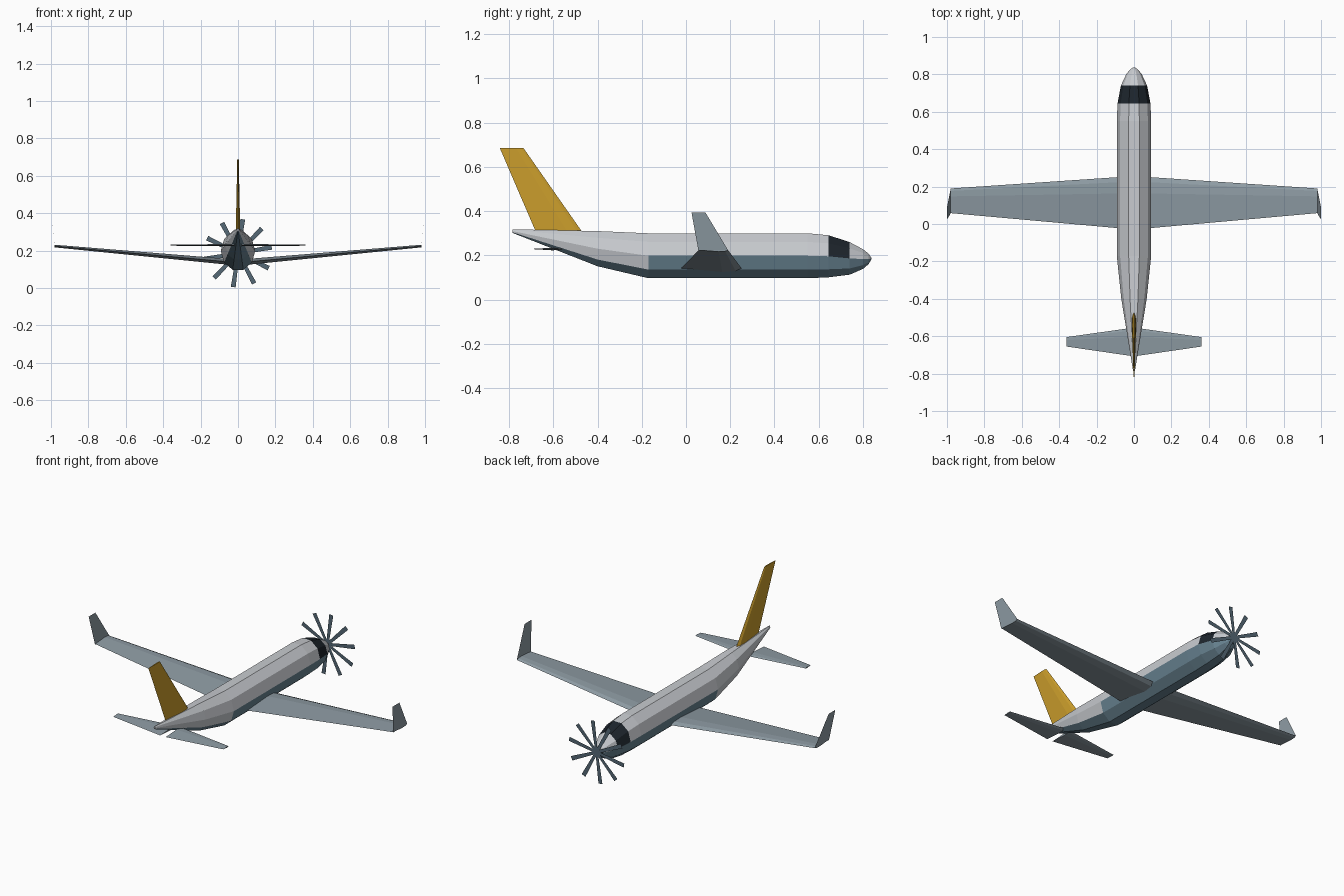
import bpy, bmesh, math
from mathutils import Vector

if "Cube" in bpy.data.objects:
    bpy.data.objects.remove(bpy.data.objects["Cube"])


def material(name, rgb):
    m = bpy.data.materials.new(name)
    m.diffuse_color = (*rgb, 1)
    m.use_nodes = True
    m.node_tree.nodes["Principled BSDF"].inputs["Base Color"].default_value = m.diffuse_color
    return m


LIGHT = material("light_grey", (0.58, 0.60, 0.63))
SLATE = material("slate", (0.14, 0.23, 0.29))
GLASS = material("dark_glass", (0.012, 0.018, 0.025))
WING = material("wing_grey", (0.27, 0.33, 0.37))
YELLOW = material("yellow", (0.60, 0.34, 0.025))
PROP = material("propeller_slate", (0.09, 0.14, 0.18))


def finish(name, bm, mats, mirror=False, closed=True):
    if closed:
        bmesh.ops.recalc_face_normals(bm, faces=bm.faces[:])
    me = bpy.data.meshes.new(name)
    bm.to_mesh(me)
    bm.free()
    for m in mats:
        me.materials.append(m)
    ob = bpy.data.objects.new(name, me)
    bpy.context.collection.objects.link(ob)
    if mirror:
        ob.modifiers.new("mirror", 'MIRROR')
    return ob


def loft(rings, pick=lambda station, side: 0):
    """Skin a list of equal-length point rings and cap both ends."""
    bm = bmesh.new()
    rows = [[bm.verts.new(p) for p in ring] for ring in rings]
    n = len(rows[0])
    for s, (a, b) in enumerate(zip(rows, rows[1:])):
        for i in range(n):
            j = (i + 1) % n
            f = bm.faces.new((a[i], a[j], b[j], b[i]))
            f.material_index = pick(s, i)
    bm.faces.new(rows[0])
    bm.faces.new(rows[-1]).material_index = 0
    return bm


# Fuselage: ten-sided sections as (y, top z, bottom z, half width)
SIDES = 10
sections = [(-0.785, 0.318, 0.302, 0.005), (-0.40, 0.31, 0.151, 0.068),
            (-0.17, 0.30, 0.097, 0.092), (0.55, 0.30, 0.097, 0.092),
            (0.645, 0.291, 0.101, 0.088), (0.74, 0.26, 0.113, 0.07),
            (0.80, 0.228, 0.139, 0.042), (0.825, 0.208, 0.16, 0.022),
            (0.838, 0.19, 0.182, 0.004)]
rings = []
for y, top, bottom, half in sections:
    zc, rz = (top + bottom) / 2, (top - bottom) / 2 / math.sin(math.radians(72))
    rings.append([(half * math.cos(math.tau * i / SIDES), y,
                   zc + rz * math.sin(math.tau * i / SIDES)) for i in range(SIDES)])


def paint(station, side):
    if side < 5:                       # upper half, windscreen band
        return 2 if station == 4 else 0
    if station < 2:                    # tail cone: only the belly is slate
        return 1 if side in (6, 7, 8) else 0
    return 1


finish("fuselage", loft(rings, paint), [LIGHT, SLATE, GLASS])

# Lifting surfaces: chord fraction and thickness fraction of the aerofoil
FOIL = [(0, 0), (0.1, 0.38), (0.32, 0.5), (1, 0), (0.32, -0.5), (0.1, -0.38)]


def surface(name, stations, mat, upright=False):
    """stations: (span x, height z, leading y, trailing y, thickness)"""
    rings = []
    for x, z, lead, trail, thick in stations:
        ring = []
        for c, t in FOIL:
            y, d = lead + (trail - lead) * c, t * thick
            ring.append((x + d, y, z) if upright else (x, y, z + d))
        rings.append(ring)
    return finish(name, loft(rings), [mat], mirror=not upright)


surface("wings", [(0.02, 0.137, 0.255, -0.028, 0.032),
                  (0.98, 0.224, 0.19, 0.058, 0.014)], WING)
surface("tailplanes", [(0.018, 0.229, -0.556, -0.705, 0.012),
                       (0.362, 0.229, -0.605, -0.655, 0.006)], WING)
surface("tail_fin", [(0, 0.30, -0.465, -0.676, 0.024),
                     (0, 0.686, -0.735, -0.842, 0.008)], YELLOW, upright=True)

# Winglets: thin single sheets
bm = bmesh.new()
bm.faces.new([bm.verts.new(p) for p in ((0.98, 0.19, 0.224), (1.0, 0.088, 0.394),
                                        (1.0, 0.025, 0.394), (0.98, 0.056, 0.222))])
finish("winglets", bm, [WING], mirror=True, closed=False)

# Propeller: ten flat blades around the nose
bm = bmesh.new()
BLADES = 10
for k in range(BLADES):
    a = math.radians(10) + math.tau * k / BLADES
    out = Vector((math.cos(a), 0, math.sin(a)))
    across = Vector((-math.sin(a), 0, math.cos(a)))
    centre = Vector((0, 0.84, 0.186))
    bm.faces.new([bm.verts.new(centre + out * r + across * w)
                  for r, w in ((0.0, -0.008), (0.183, -0.013), (0.183, 0.013), (0.0, 0.008))])
finish("propeller", bm, [PROP], closed=False)
